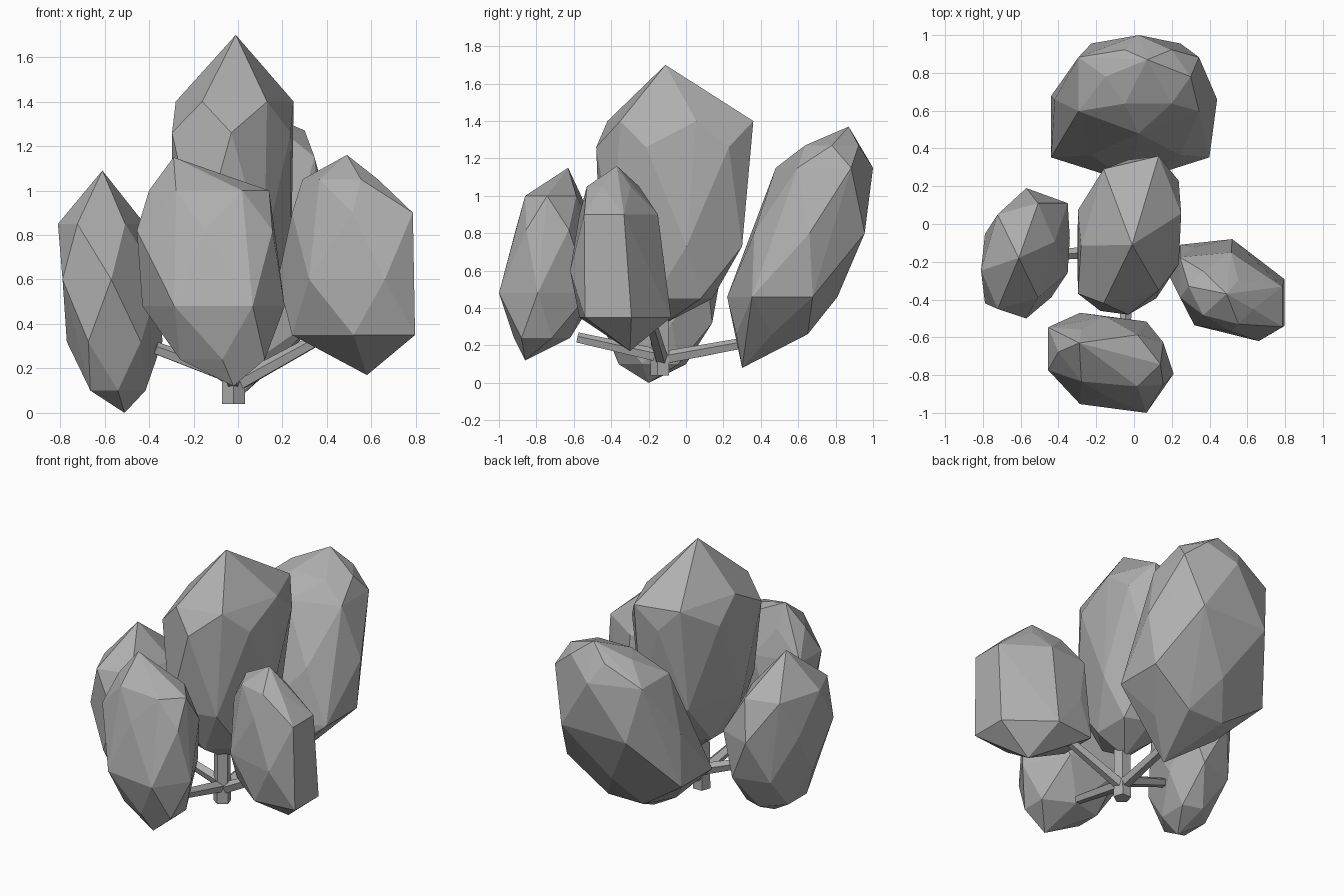
import bpy, bmesh, math
from mathutils import Vector

if "Cube" in bpy.data.objects:
    bpy.data.objects.remove(bpy.data.objects["Cube"])

grey = bpy.data.materials.new("dark_grey")
grey.diffuse_color = (.43, .43, .43, 1)
grey.use_nodes = True
grey.node_tree.nodes["Principled BSDF"].inputs["Base Color"].default_value = grey.diffuse_color


def make_object(name, bm):
    mesh = bpy.data.meshes.new(name)
    bm.to_mesh(mesh)
    bm.free()
    mesh.materials.append(grey)
    obj = bpy.data.objects.new(name, mesh)
    bpy.context.collection.objects.link(obj)
    return obj


def clamp(v, lo, hi):
    return max(lo, min(hi, v))


def foliage(name, top, sections, bottom, skew, sides=6):
    """Faceted hull around horizontal sections (z, x0, x1, y0, y1) and two tips."""
    bm = bmesh.new()
    bm.verts.new(top)
    bm.verts.new(bottom)
    for i, (z, x0, x1, y0, y1) in enumerate(sections):
        for k in range(sides):
            a = 2 * math.pi * (k + 0.5 * (i % 2)) / sides
            x = (x0 + x1) / 2 + (x1 - x0) / 2 * 1.1 * math.cos(a)
            y = (y0 + y1) / 2 + (y1 - y0) / 2 * 1.1 * math.sin(a + skew)
            bm.verts.new((clamp(x, x0, x1), clamp(y, y0, y1), z))
    bmesh.ops.convex_hull(bm, input=bm.verts[:])
    bmesh.ops.delete(bm, geom=[v for v in bm.verts if not v.link_faces], context='VERTS')
    bmesh.ops.dissolve_limit(bm, angle_limit=math.radians(4), verts=bm.verts[:], edges=bm.edges[:])
    bmesh.ops.recalc_face_normals(bm, faces=bm.faces[:])
    return make_object(name, bm)


def limb(name, start, end, r0, r1, sides=5):
    """Tapered low-poly stick between two points."""
    start, end = Vector(start), Vector(end)
    axis = end - start
    bm = bmesh.new()
    bmesh.ops.create_cone(bm, cap_ends=True, segments=sides, radius1=r0, radius2=r1,
                          depth=axis.length)
    obj = make_object(name, bm)
    obj.location = (start + end) / 2
    obj.rotation_euler = axis.to_track_quat('Z', 'Y').to_euler()
    return obj


# Foliage clumps
foliage("centre_foliage", (-.01, -.11, 1.70), [
    (1.40, -.28, .25, -.42, .36), (1.26, -.31, .25, -.48, .34),
    (0.73, -.30, .24, -.46, .30), (0.45, -.19, .15, -.32, .14)],
    (-.02, -.11, .32), .2)
foliage("front_foliage", (-.29, -.63, 1.15), [
    (1.00, -.40, .14, -.86, -.56), (0.82, -.47, .17, -.91, -.49),
    (0.48, -.43, .21, -1.0, -.47), (0.24, -.27, .13, -.92, -.62)],
    (-.02, -.86, .12), -.2)
foliage("right_foliage", (.49, -.37, 1.16), [
    (1.05, .29, .63, -.53, -.25), (0.90, .23, .80, -.57, -.15),
    (0.60, .18, .80, -.62, -.12), (0.35, .23, .81, -.57, -.08)],
    (.58, -.30, .17), -.4)
foliage("left_foliage", (-.61, -.18, 1.09), [
    (0.85, -.81, -.42, -.45, .11), (0.60, -.80, -.34, -.50, .19),
    (0.32, -.77, -.34, -.45, .14), (0.10, -.67, -.41, -.36, .00)],
    (-.51, -.20, 0), .25)
foliage("back_foliage", (.07, .87, 1.37), [
    (1.27, -.15, .30, .63, .93), (1.15, -.31, .36, .48, 1.0),
    (0.80, -.42, .44, .35, .97), (0.46, -.46, .42, .22, .81),
    (0.26, -.25, .22, .26, .66)],
    (.02, .30, .08), .0)

# Trunk
limb("trunk", (-.02, -.135, .04), (-.02, -.135, .45), .055, .05)

# Branches out to the side clumps
for side, start, end in [
        ("front", (-.02, -.13, .14), (-.05, -.58, .24)),
        ("right", (-.02, -.13, .12), (.36, -.19, .33)),
        ("left", (-.02, -.13, .16), (-.37, -.16, .29)),
        ("back", (-.02, -.13, .13), (.00, .36, .22))]:
    limb(side + "_branch", start, end, .038, .03)
